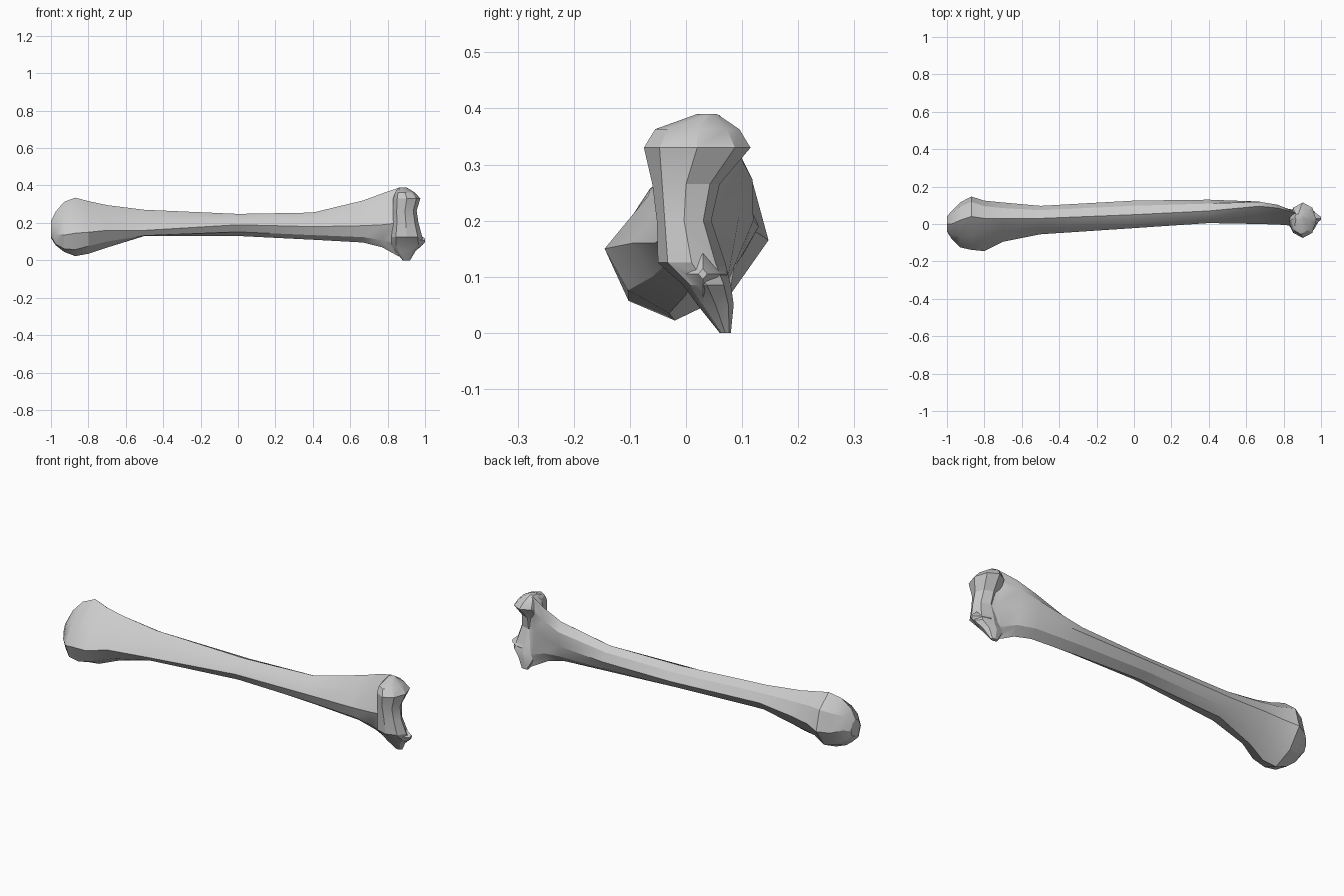
import bpy, bmesh, math
from mathutils import Vector

if "Cube" in bpy.data.objects:
    bpy.data.objects.remove(bpy.data.objects["Cube"])


def loft(name, rings):
    """Skin a list of equal-sized point rings and cap both ends."""
    bm = bmesh.new()
    loops = [[bm.verts.new(p) for p in r] for r in rings]
    n = len(loops[0])
    for a, b in zip(loops, loops[1:]):
        for i in range(n):
            j = (i + 1) % n
            bm.faces.new((a[i], a[j], b[j], b[i]))
    bm.faces.new(loops[0])
    bm.faces.new(loops[-1])
    bmesh.ops.recalc_face_normals(bm, faces=bm.faces)
    me = bpy.data.meshes.new(name)
    bm.to_mesh(me)
    bm.free()
    ob = bpy.data.objects.new(name, me)
    bpy.context.collection.objects.link(ob)
    return ob


def section(x, k, *v):
    """Eight-sided section from its front, top, back and bottom points (y, z)."""
    pts = [Vector((x, v[i], v[i + 1])) for i in range(0, 8, 2)]
    c = Vector((x, (v[0] + v[4]) / 2, (v[3] + v[7]) / 2))
    ring = []
    for i, p in enumerate(pts):
        q = pts[(i + 1) % 4]
        ring += [p, c + (p - c) * k + (q - c) * k]
    return ring


# shaft with the rounded head at -x and the flat blade at +x
shaft = [
    (-1.00, .70, -.04, .16, .00, .21, .04, .16, .00, .12),
    (-0.975, .70, -.08, .14, .00, .26, .07, .17, -.01, .08),
    (-0.93, .66, -.125, .135, .02, .312, .115, .16, -.02, .045),
    (-0.87, .64, -.138, .145, .04, .335, .147, .165, -.02, .022),
    (-0.80, .60, -.145, .15, .03, .316, .125, .18, -.03, .035),
    (-0.70, .60, -.095, .16, .03, .295, .115, .19, .00, .068),
    (-0.50, .62, -.055, .16, .03, .27, .097, .20, .02, .13),
    (0.00, .64, -.022, .19, .05, .248, .125, .19, .05, .13),
    (0.40, .64, .005, .18, .07, .255, .13, .19, .06, .11),
    (0.67, .62, .00, .185, .095, .32, .12, .20, .06, .095),
    (0.77, .64, -.003, .19, .085, .357, .095, .21, .06, .07),
    (0.86, .66, -.01, .20, .06, .388, .05, .21, .07, .02),
    (0.91, .66, -.01, .20, .05, .37, .04, .20, .06, .03),
]
bone = loft("bone", [section(*r) for r in shaft])

# spool-shaped joint at the +x end: z, x range, y range
joint = [
    (.00, .88, .92, .06, .08),
    (.05, .84, .95, .02, .085),
    (.085, .82, .99, -.005, .08),
    (.125, .82, .985, -.05, .07),
    (.20, .83, .965, -.052, .045),
    (.265, .83, .955, -.06, .06),
    (.33, .83, .975, -.075, .115),
    (.363, .84, .945, -.055, .095),
    (.39, .86, .90, .02, .055),
]
rings = []
for z, x0, x1, y0, y1 in joint:
    rings.append([((x0 + x1) / 2 + (x1 - x0) / 2 * math.cos(i * math.pi / 4),
                   (y0 + y1) / 2 + (y1 - y0) / 2 * math.sin(i * math.pi / 4), z)
                  for i in range(8)])
spool = loft("joint_spool", rings)

# small pointed lip on the front corner of the joint
lip = loft("joint_lip", [[(x, .03 + r * math.cos(i * math.pi / 2),
                           .105 + 1.2 * r * math.sin(i * math.pi / 2)) for i in range(4)]
                         for x, r in ((.92, .045), (.97, .03), (1.0, .008))])

# fuse the parts into one skin
for part in (spool, lip):
    m = bone.modifiers.new("fuse", 'BOOLEAN')
    m.operation = 'UNION'
    m.solver = 'EXACT'
    m.object = part
    bpy.context.view_layer.objects.active = bone
    bpy.ops.object.modifier_apply(modifier=m.name)
    bpy.data.objects.remove(part)

# smooth shaft, faceted ends
bone.select_set(True)
bpy.context.view_layer.objects.active = bone
bpy.ops.object.shade_smooth_by_angle(angle=math.radians(25))
